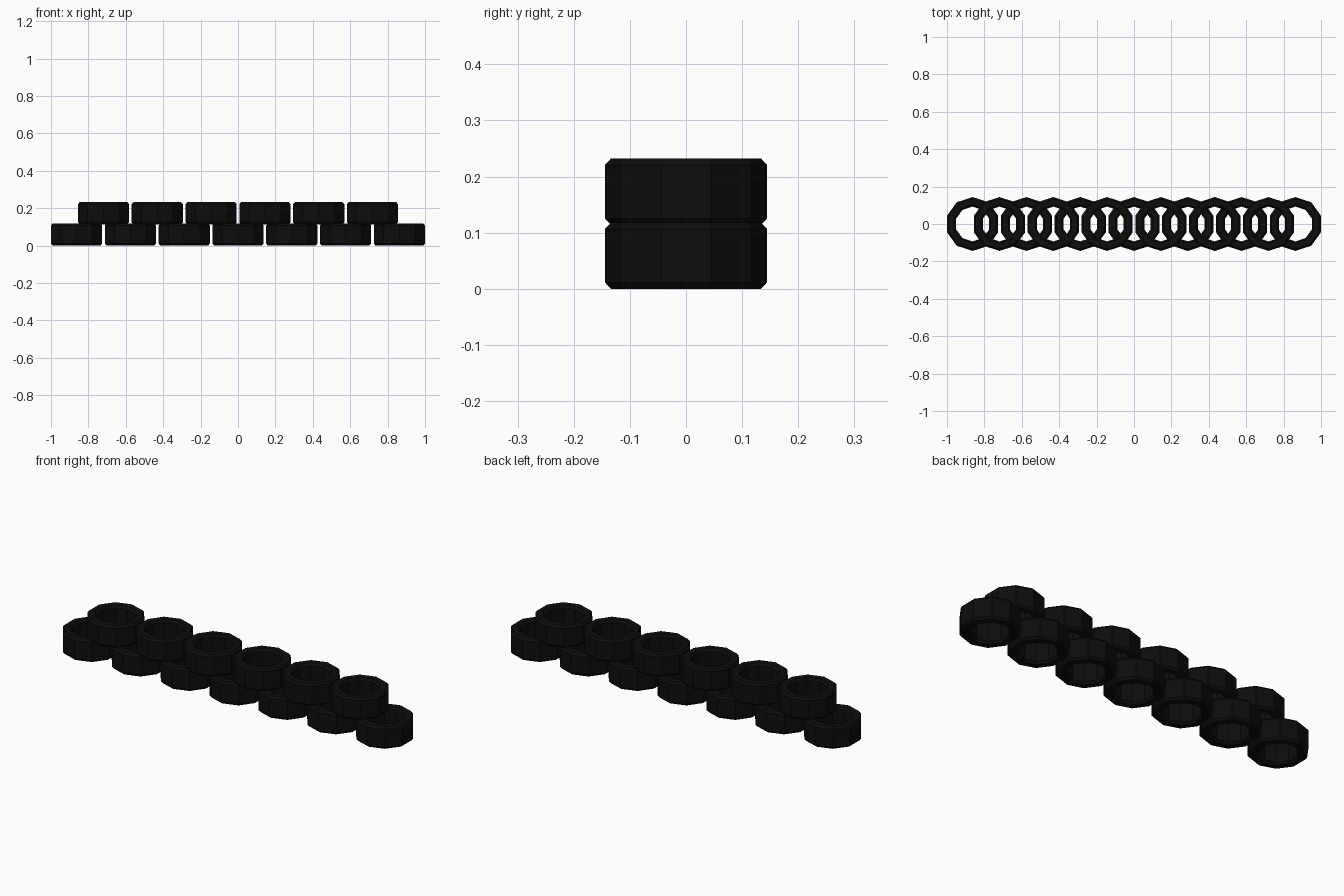
import bpy, bmesh, math

if "Cube" in bpy.data.objects:
    bpy.data.objects.remove(bpy.data.objects["Cube"])

SIDES = 10
PITCH = 0.2876
HEIGHT = 0.118

rubber = bpy.data.materials.new("black_rubber")
rubber.diffuse_color = (0.004, 0.004, 0.004, 1)
rubber.use_nodes = True
rubber.node_tree.nodes["Principled BSDF"].inputs["Base Color"].default_value = rubber.diffuse_color

# Closed tyre cross-section (radius, height) with chamfered rims
profile = [(0.134, 0), (0.144, 0.011), (0.144, HEIGHT - 0.011), (0.134, HEIGHT),
           (0.103, HEIGHT), (0.093, HEIGHT - 0.011), (0.093, 0.011), (0.103, 0)]


def tyre_mesh():
    bm = bmesh.new()
    rings = []
    for i in range(SIDES):
        a = math.pi / 2 + 2 * math.pi * i / SIDES
        rings.append([bm.verts.new((r * math.cos(a), r * math.sin(a), z)) for r, z in profile])
    n = len(profile)
    for i in range(SIDES):
        p, q = rings[i], rings[(i + 1) % SIDES]
        for j in range(n):
            k = (j + 1) % n
            bm.faces.new((p[j], q[j], q[k], p[k]))
    bmesh.ops.recalc_face_normals(bm, faces=bm.faces)
    mesh = bpy.data.meshes.new("tyre")
    bm.to_mesh(mesh)
    bm.free()
    mesh.materials.append(rubber)
    return mesh


mesh = tyre_mesh()

# Two staggered rows: seven tyres below, six above
for row, (count, z) in {"lower": (7, 0), "upper": (6, 0.114)}.items():
    for i in range(count):
        tyre = bpy.data.objects.new(f"{row}_tyre_{i + 1}", mesh)
        tyre.location = ((i - (count - 1) / 2) * PITCH, 0, z)
        bpy.context.collection.objects.link(tyre)
